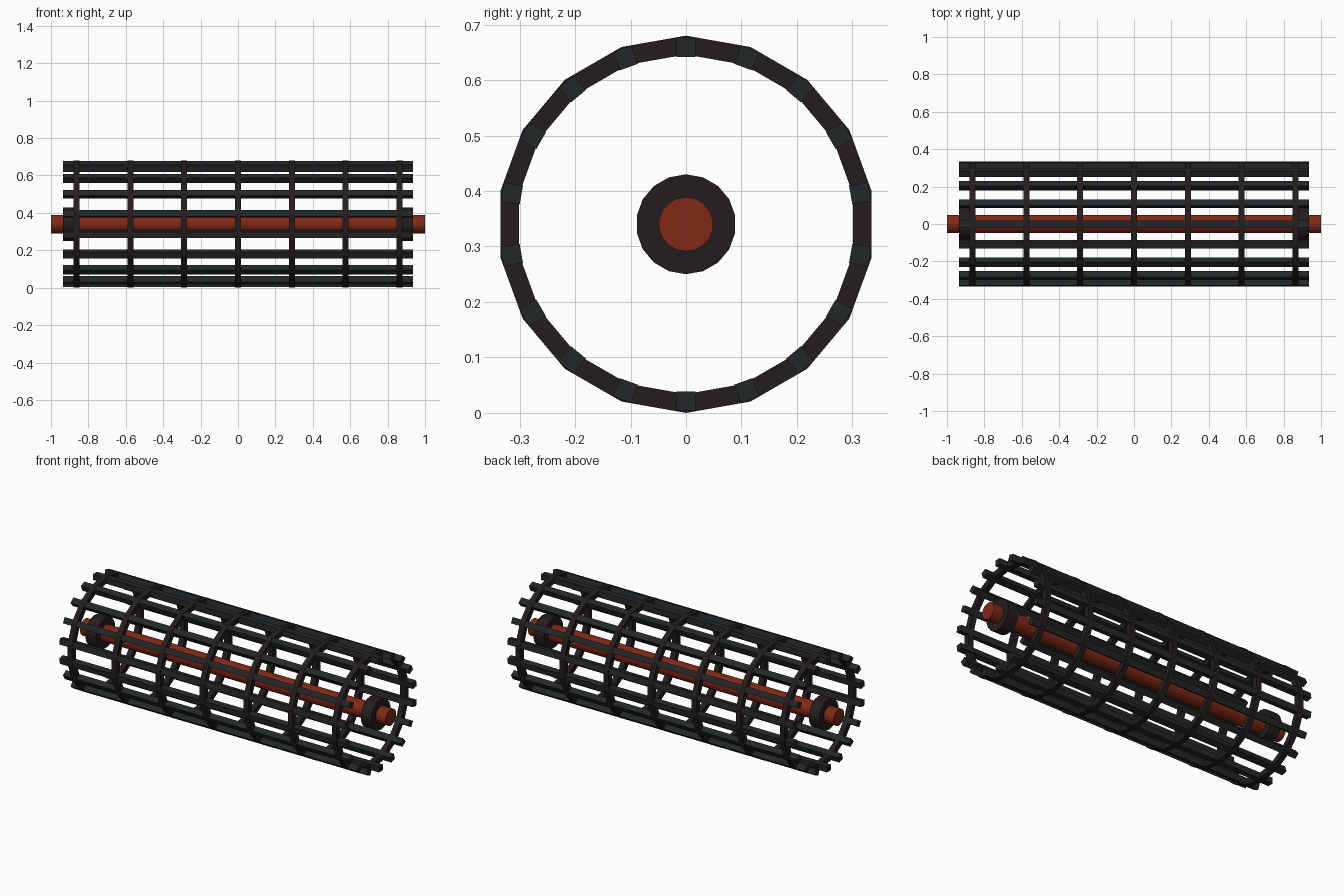
import bpy
import bmesh
from math import tau
from mathutils import Matrix, Vector

if "Cube" in bpy.data.objects:
    bpy.data.objects.remove(bpy.data.objects["Cube"], do_unlink=True)

SIDES = 18
RADIUS = 0.34
CENTRE = Vector((0, 0, RADIUS))


def material(name, colour):
    mat = bpy.data.materials.new(name)
    mat.use_nodes = True
    mat.diffuse_color = colour
    shader = mat.node_tree.nodes["Principled BSDF"]
    shader.inputs["Base Color"].default_value = colour
    shader.inputs["Roughness"].default_value = 0.6
    return mat


def finish(bm, name, mat, location):
    bmesh.ops.recalc_face_normals(bm, faces=bm.faces)
    mesh = bpy.data.meshes.new(name)
    bm.to_mesh(mesh)
    bm.free()
    mesh.materials.append(mat)
    obj = bpy.data.objects.new(name, mesh)
    obj.location = location
    bpy.context.collection.objects.link(obj)
    return obj


def lathe(name, profile, closed, x, mat):
    """Spin an (x, radius) profile around the x axis, with a corner at the top."""
    bm = bmesh.new()
    verts = [bm.verts.new((px, 0, r)) for px, r in profile]
    pairs = list(zip(verts, verts[1:]))
    if closed:
        pairs.append((verts[-1], verts[0]))
    edges = [bm.edges.new(p) for p in pairs]
    bmesh.ops.spin(bm, geom=verts + edges, cent=(0, 0, 0), axis=(1, 0, 0),
                   angle=tau, steps=SIDES, use_merge=True)
    bmesh.ops.remove_doubles(bm, verts=bm.verts, dist=1e-5)
    return finish(bm, name, mat, CENTRE + Vector((x, 0, 0)))


def collar(name, length, outer, inner, x, mat):
    h = length / 2
    return lathe(name, [(-h, inner), (-h, outer), (h, outer), (h, inner)], True, x, mat)


def slat(name, turn, mat):
    bm = bmesh.new()
    shape = (Matrix.Rotation(turn, 4, 'X') @ Matrix.Translation((0, 0, 0.319))
             @ Matrix.Diagonal((1.87, 0.035, 0.035, 1)))
    bmesh.ops.create_cube(bm, size=1, matrix=shape)
    return finish(bm, name, mat, CENTRE)


rust = material("rust_red", (0.22, 0.022, 0.008, 1))
brown = material("dark_brown", (0.018, 0.012, 0.013, 1))
slate = material("dark_slate", (0.017, 0.020, 0.022, 1))

# Axle
lathe("axle", [(-1, 0), (-1, 0.049), (1, 0.049), (1, 0)], False, 0, rust)

# Hubs near both axle ends
for side, sign in (("left", 1), ("right", -1)):
    collar(side + "_hub", 0.07, 0.09, 0.048, sign * 0.9, brown)

# Hoops of the cage
for i in range(-3, 4):
    collar(f"hoop_{i + 4}", 0.032, RADIUS, 0.306, i * 0.288, brown)

# Lengthwise slats, one at each hoop corner
for i in range(SIDES):
    slat(f"slat_{i + 1}", i * tau / SIDES, slate)
